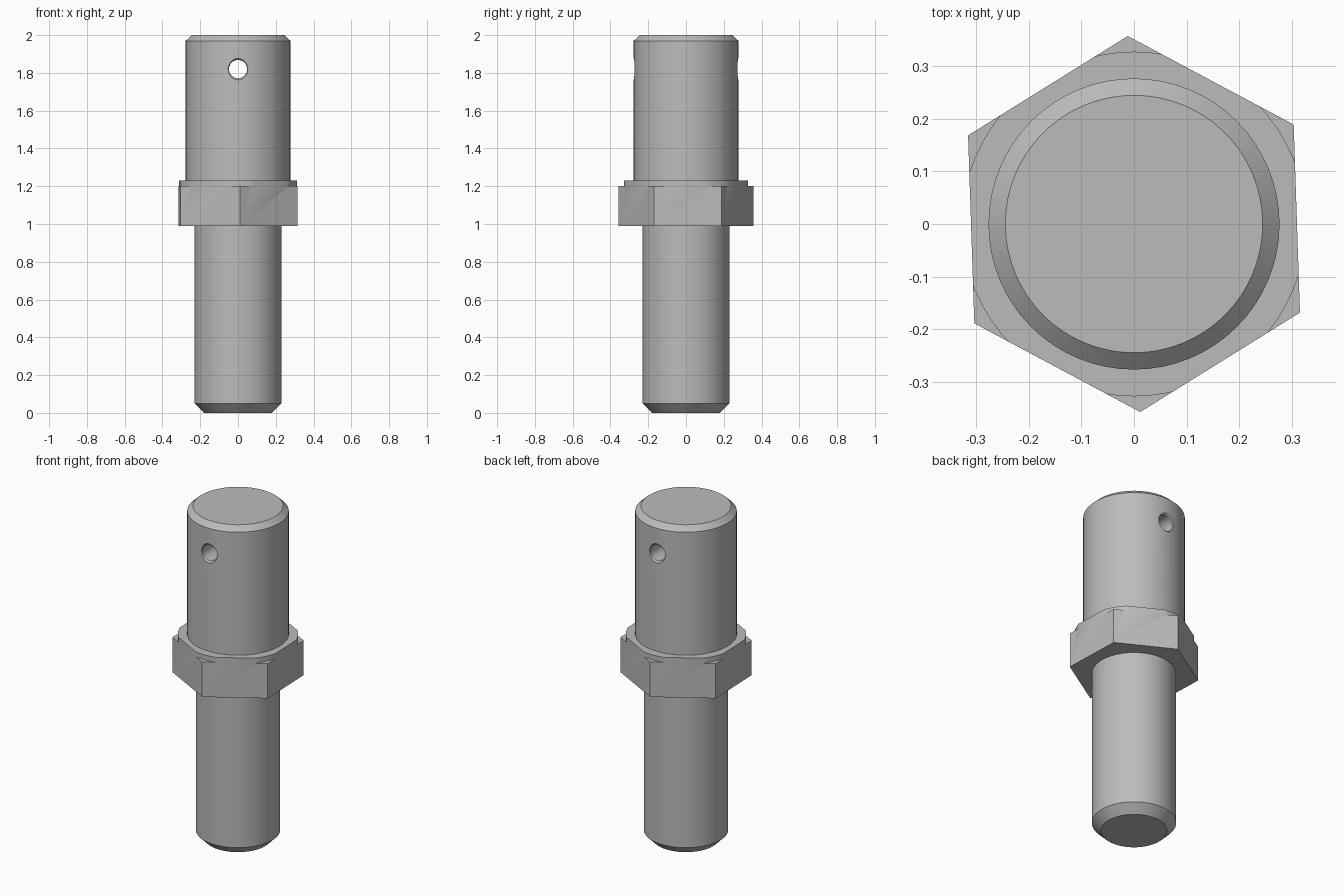
import bpy, bmesh, math
from mathutils import Matrix

if "Cube" in bpy.data.objects:
    bpy.data.objects.remove(bpy.data.objects["Cube"], do_unlink=True)

steel = bpy.data.materials.new("grey steel")
steel.use_nodes = True
colour = (0.5, 0.5, 0.5, 1)
steel.diffuse_color = colour
steel.node_tree.nodes["Principled BSDF"].inputs["Base Color"].default_value = colour


def turned(name, profile, sides, matrix=Matrix()):
    """Closed solid of revolution from (radius, height) pairs."""
    bm = bmesh.new()
    rings = []
    for r, z in profile:
        angles = [2 * math.pi * i / sides for i in range(sides)]
        rings.append([bm.verts.new((r * math.cos(a), r * math.sin(a), z)) for a in angles])
    for low, high in zip(rings, rings[1:]):
        for i in range(sides):
            j = (i + 1) % sides
            bm.faces.new((low[i], low[j], high[j], high[i]))
    bm.faces.new(rings[0][::-1])
    bm.faces.new(rings[-1])
    bm.transform(matrix)
    bmesh.ops.recalc_face_normals(bm, faces=bm.faces)
    mesh = bpy.data.meshes.new(name)
    bm.to_mesh(mesh)
    bm.free()
    mesh.materials.append(steel)
    obj = bpy.data.objects.new(name, mesh)
    bpy.context.collection.objects.link(obj)
    return obj


def combine(target, tool, operation):
    """Apply a boolean and discard the tool."""
    mod = target.modifiers.new(operation.lower(), "BOOLEAN")
    mod.operation = operation
    mod.solver = "EXACT"
    mod.object = tool
    bpy.context.view_layer.objects.active = target
    bpy.ops.object.modifier_apply(modifier=mod.name)
    bpy.data.objects.remove(tool, do_unlink=True)


# Pin: chamfered lower shaft and wider upper shaft
pin = turned("stepped_pin", [(0.18, 0), (0.23, 0.05), (0.23, 1.1),
                             (0.277, 1.1), (0.277, 1.97), (0.245, 2)], 64)

# Hexagonal collar, its top turned down to a round shoulder
collar = turned("hex_collar", [(0.358, 0.99), (0.358, 1.23)], 6,
                Matrix.Rotation(math.radians(31.9), 4, "Z"))
envelope = turned("shoulder_envelope", [(0.5, 0.9), (0.5, 1.2),
                                        (0.328, 1.2), (0.328, 1.3)], 64)
combine(collar, envelope, "INTERSECT")
combine(pin, collar, "UNION")

# Cross hole with countersunk mouths, front to back
place = Matrix.Translation((0, 0, 1.82)) @ Matrix.Rotation(math.pi / 2, 4, "X")
drill = turned("cross_hole_drill", [(0.085, -0.305), (0.048, -0.268),
                                    (0.048, 0.268), (0.085, 0.305)], 32, place)
combine(pin, drill, "DIFFERENCE")

# Smooth shading with crisp machined edges
bpy.ops.object.select_all(action="DESELECT")
pin.select_set(True)
bpy.context.view_layer.objects.active = pin
bpy.ops.object.shade_smooth_by_angle(angle=math.radians(25))
